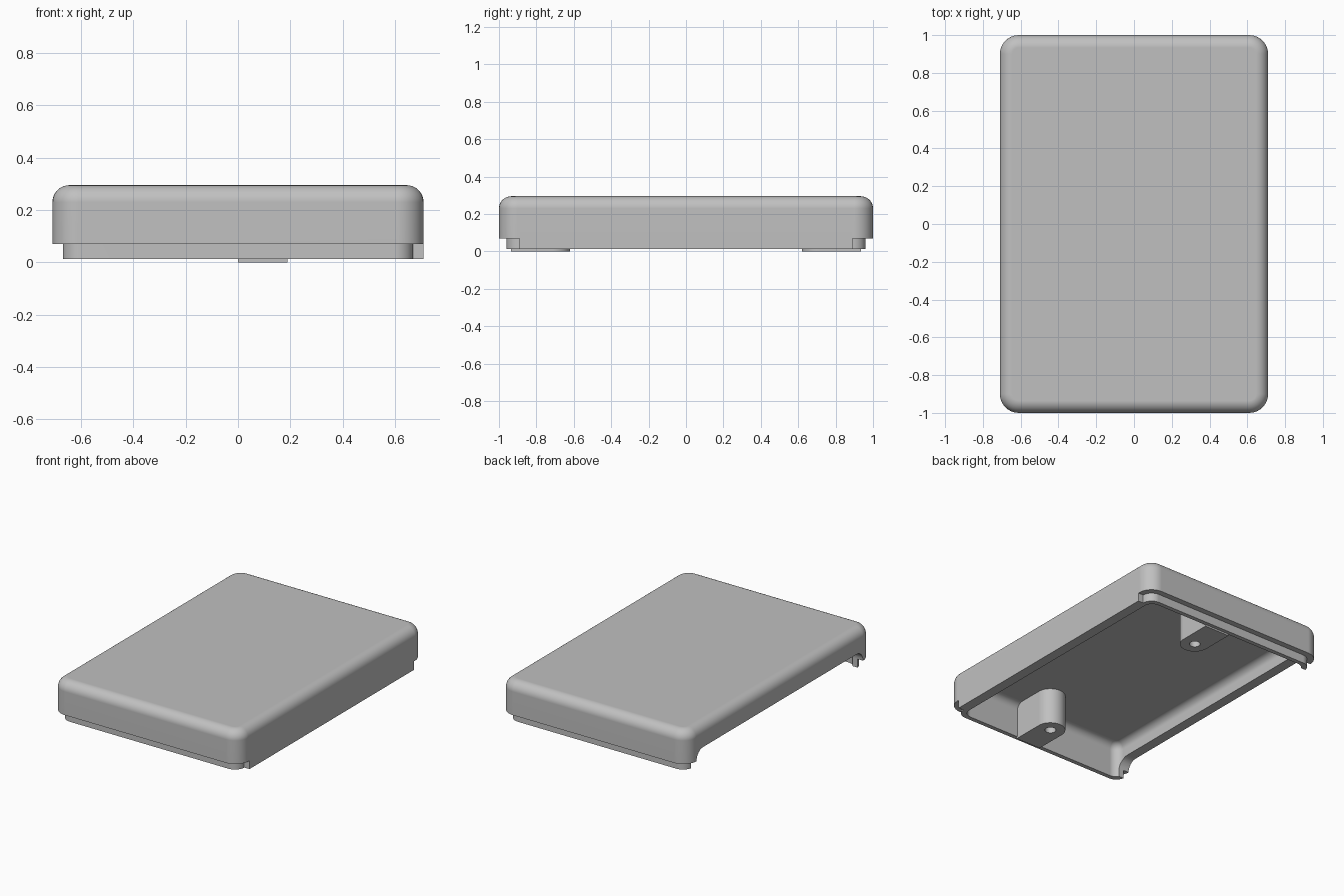
import bpy, bmesh
from math import sin, cos, pi

cube = bpy.data.objects.get("Cube")
if cube:
    bpy.data.objects.remove(cube, do_unlink=True)

HALF_X, HALF_Y, TOP = 0.71, 1.0, 0.295
LIP_Z, RIM_Z, CEILING = 0.012, 0.07, 0.25
STEPS = 8

grey = bpy.data.materials.new("plain grey")
grey.use_nodes = True
colour = (0.53, 0.53, 0.53, 1)
grey.diffuse_color = colour
grey.node_tree.nodes["Principled BSDF"].inputs["Base Color"].default_value = colour


def finish(name, bm):
    bmesh.ops.recalc_face_normals(bm, faces=bm.faces)
    mesh = bpy.data.meshes.new(name)
    bm.to_mesh(mesh)
    bm.free()
    mesh.materials.append(grey)
    obj = bpy.data.objects.new(name, mesh)
    bpy.context.collection.objects.link(obj)
    return obj


def arc(cx, cy, r, start, end, steps=STEPS):
    angles = [start + (end - start) * i / steps for i in range(steps + 1)]
    return [(cx + r * cos(a), cy + r * sin(a)) for a in angles]


def rounded_outline(inset, r):
    x, y = HALF_X - inset - r, HALF_Y - inset - r
    pts = []
    for i, (sx, sy) in enumerate([(1, 1), (-1, 1), (-1, -1), (1, -1)]):
        pts += arc(sx * x, sy * y, r, i * pi / 2, (i + 1) * pi / 2)
    return pts


def loft(name, loops):
    bm = bmesh.new()
    rings = [[bm.verts.new(p) for p in loop] for loop in loops]
    for a, b in zip(rings, rings[1:]):
        for i in range(len(a)):
            j = (i + 1) % len(a)
            bm.faces.new((a[i], a[j], b[j], b[i]))
    bm.faces.new(rings[0])
    bm.faces.new(rings[-1])
    return finish(name, bm)


def boolean(target, tool, operation):
    mod = target.modifiers.new(operation.title(), 'BOOLEAN')
    mod.operation, mod.object, mod.solver = operation, tool, 'EXACT'
    bpy.context.view_layer.objects.active = target
    bpy.ops.object.modifier_apply(modifier=mod.name)
    bpy.data.objects.remove(tool, do_unlink=True)


def smooth(obj):
    bpy.ops.object.select_all(action='DESELECT')
    obj.select_set(True)
    bpy.context.view_layer.objects.active = obj
    bpy.ops.object.shade_smooth_by_angle(angle=pi / 6)
    weighted = obj.modifiers.new("Weighted", 'WEIGHTED_NORMAL')
    weighted.keep_sharp = True


# Hollow cover: (inset, corner radius, height) from the ceiling round the lip to the top
section = [(d, 0.13 - d, z) for d, z in arc(0.12, CEILING - 0.05, 0.05, pi / 2, pi)]
section += [(0.07, 0.06, LIP_Z), (0.04, 0.07, LIP_Z), (0.04, 0.07, RIM_Z), (0, 0.1, RIM_Z)]
section += [(d, 0.1 - d, z) for d, z in arc(0.065, TOP - 0.065, 0.065, pi, pi / 2)]
cover = loft("cover_shell", [[(x, y, z) for x, y in rounded_outline(d, r)]
                             for d, r, z in section])

# Left wall runs down flush to the lip
wall = [(-0.89, LIP_Z), (0.89, LIP_Z), (0.89, 0.1), (-0.89, 0.1)]
boolean(cover, loft("left_wall", [[(x, y, z) for y, z in wall]
                                  for x in (HALF_X - 0.07, HALF_X)]), 'UNION')

# Right wall has a long opening with rounded upper corners
opening = [(-0.9, -0.1), (0.9, -0.1)]
opening += arc(0.83, 0.07, 0.07, 0, pi / 2) + arc(-0.83, 0.07, 0.07, pi / 2, pi)
boolean(cover, loft("opening_cutter", [[(x, y, z) for y, z in opening]
                                       for x in (-0.8, -0.6)]), 'DIFFERENCE')
smooth(cover)

# Screw posts joined to the end walls, each with a blind hole
POST_X, POST_Y, POST_R = 0.095, 0.715, 0.095
for side, name in ((-1, "front_screw_post"), (1, "back_screw_post")):
    outline = [(POST_X - POST_R, 0.935), (POST_X + POST_R, 0.935)]
    outline += arc(POST_X, POST_Y, POST_R, 0, -pi, 20)
    post = loft(name, [[(x, side * y, z) for x, y in outline] for z in (0, 0.27)])
    hole = arc(POST_X, side * POST_Y, 0.035, 0, 2 * pi, 24)[:-1]
    boolean(post, loft("hole_cutter", [[(x, y, z) for x, y in hole]
                                       for z in (-0.05, 0.2)]), 'DIFFERENCE')
    smooth(post)
